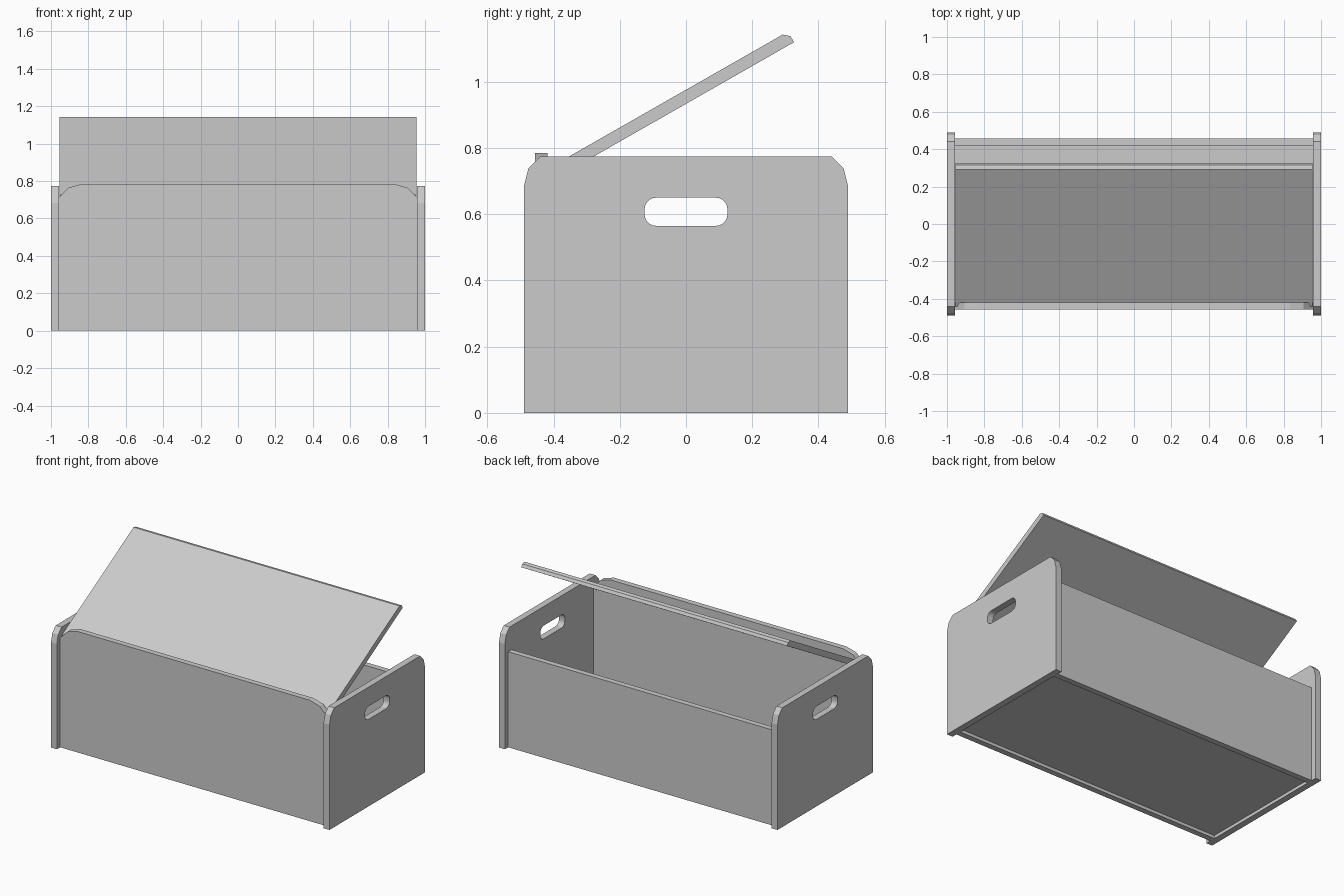
import bpy, bmesh, math
from mathutils import Vector

if "Cube" in bpy.data.objects:
    bpy.data.objects.remove(bpy.data.objects["Cube"])


def panel(name, loops, start, end, to_xyz):
    """Extrude a 2D outline (plus optional holes) from depth start to end."""
    bm = bmesh.new()
    edges = []
    for loop in loops:
        vs = [bm.verts.new(to_xyz(a, b, start)) for a, b in loop]
        edges += [bm.edges.new((vs[i - 1], vs[i])) for i in range(len(vs))]
    bmesh.ops.triangle_fill(bm, edges=edges, use_beauty=True, use_dissolve=False)
    ext = bmesh.ops.extrude_face_region(bm, geom=bm.faces[:], use_keep_orig=True)
    shift = Vector(to_xyz(0, 0, end)) - Vector(to_xyz(0, 0, start))
    moved = [g for g in ext["geom"] if isinstance(g, bmesh.types.BMVert)]
    bmesh.ops.translate(bm, verts=moved, vec=shift)
    bmesh.ops.recalc_face_normals(bm, faces=bm.faces[:])
    me = bpy.data.meshes.new(name)
    bm.to_mesh(me)
    bm.free()
    ob = bpy.data.objects.new(name, me)
    bpy.context.collection.objects.link(ob)
    return ob


def mirrored(half):
    """Complete a right-hand half outline about the vertical axis."""
    return half + [(-a, b) for a, b in reversed(half)]


def rounded_slot(w, h, cz, r, seg=5):
    pts = []
    for k, (sx, sz) in enumerate([(1, 1), (-1, 1), (-1, -1), (1, -1)]):
        for i in range(seg + 1):
            t = math.pi / 2 * (k + i / seg)
            pts.append((sx * (w - r) + r * math.cos(t),
                        cz + sz * (h - r) + r * math.sin(t)))
    return pts


along_x = lambda a, b, d: (d, a, b)
along_y = lambda a, b, d: (a, d, b)
along_z = lambda a, b, d: (a, b, d)

# End panels with clipped top corners and hand slots
side = mirrored([(0.49, 0), (0.49, 0.683), (0.476, 0.738), (0.441, 0.774)])
slot = rounded_slot(0.125, 0.0425, 0.6075, 0.034)
for name, s in (("left_side", -1), ("right_side", 1)):
    panel(name, [side, slot], s * 0.958, s * 1.0, along_x)

# Tall front panel with eased corners, plain lower back panel
front = mirrored([(0.958, 0), (0.958, 0.712), (0.905, 0.765), (0.835, 0.785)])
panel("front_panel", [front], -0.456, -0.419, along_y)
back = mirrored([(0.958, 0), (0.958, 0.62)])
panel("back_panel", [back], 0.419, 0.456, along_y)

# Floor, slightly recessed
floor = mirrored([(0.958, -0.419), (0.958, 0.419)])
panel("floor", [floor], 0.02, 0.055, along_z)

# Open lid with an eased free edge, tilted 30 degrees about its hinge edge
lid_profile = [(0, 0), (0.843, 0), (0.861, -0.016), (0.861, -0.037), (0, -0.037)]
lid = panel("lid", [lid_profile], -0.955, 0.955, along_x)
lid.location = (0, -0.44, 0.725)
lid.rotation_euler = (math.radians(29.7), 0, 0)
